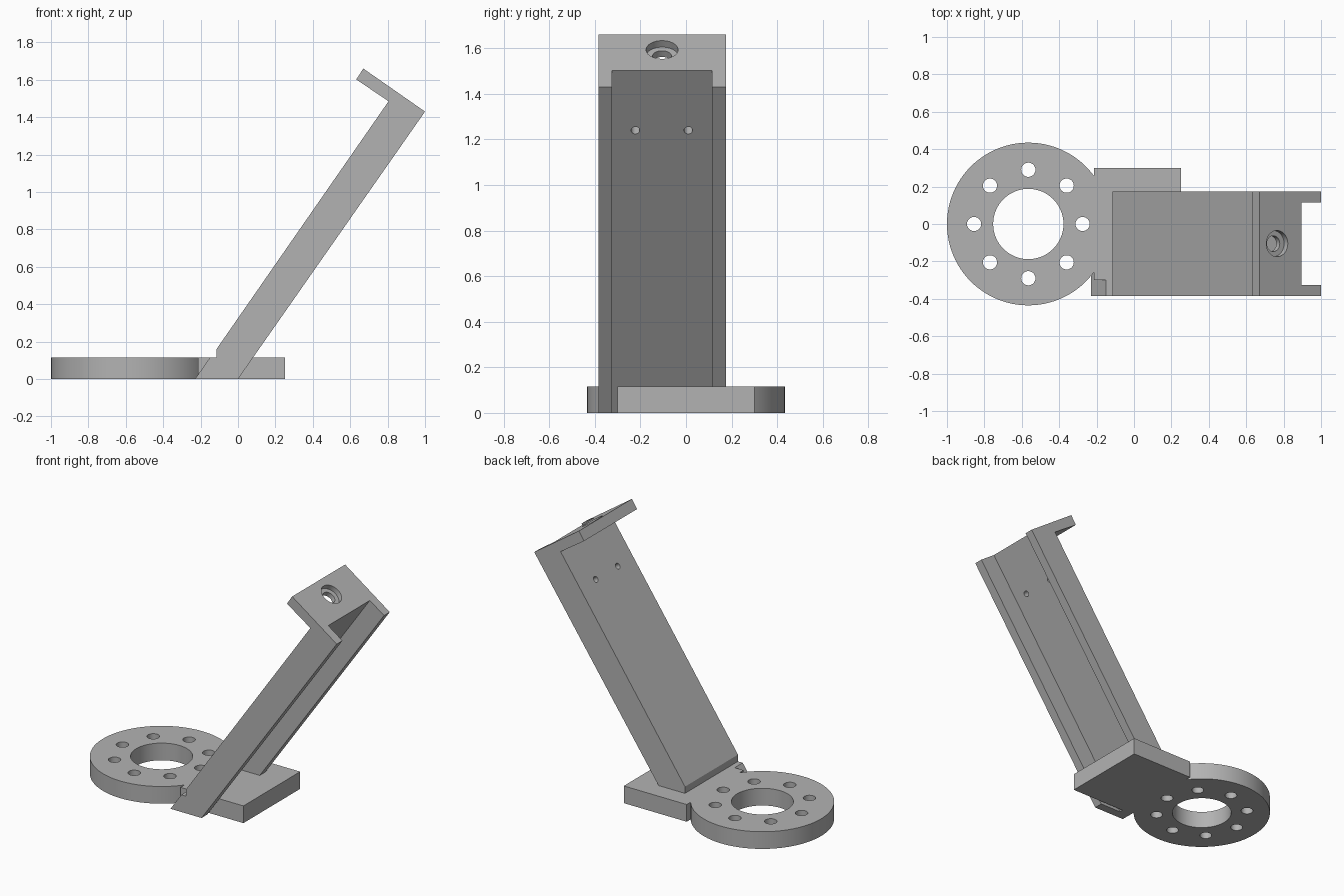
import bpy, bmesh, math
from mathutils import Vector

cube = bpy.data.objects.get("Cube")
if cube:
    bpy.data.objects.remove(cube, do_unlink=True)

grey = bpy.data.materials.new("plain grey")
grey.use_nodes = True
COLOUR = (0.45, 0.45, 0.45, 1)
grey.diffuse_color = COLOUR
grey.node_tree.nodes["Principled BSDF"].inputs["Base Color"].default_value = COLOUR


def make_object(name, bm):
    bmesh.ops.recalc_face_normals(bm, faces=bm.faces)
    mesh = bpy.data.meshes.new(name)
    bm.to_mesh(mesh)
    bm.free()
    mesh.materials.append(grey)
    obj = bpy.data.objects.new(name, mesh)
    bpy.context.collection.objects.link(obj)
    return obj


def extrude_profile(name, points, y0, y1):
    """Side profile in x and z, extruded along y."""
    bm = bmesh.new()
    face = bm.faces.new([bm.verts.new((x, y0, z)) for x, z in points])
    new = bmesh.ops.extrude_face_region(bm, geom=[face])["geom"]
    bmesh.ops.translate(bm, vec=(0, y1 - y0, 0),
                        verts=[v for v in new if isinstance(v, bmesh.types.BMVert)])
    return make_object(name, bm)


def cylinder(name, centre, radius, depth, axis=(0, 0, 1), sides=32):
    bm = bmesh.new()
    bmesh.ops.create_cone(bm, cap_ends=True, segments=sides,
                          radius1=radius, radius2=radius, depth=depth)
    turn = Vector(axis).to_track_quat('Z', 'Y').to_matrix()
    bmesh.ops.rotate(bm, verts=bm.verts, matrix=turn)
    bmesh.ops.translate(bm, verts=bm.verts, vec=centre)
    return make_object(name, bm)


def combine(target, tool, operation):
    mod = target.modifiers.new("combine", 'BOOLEAN')
    mod.operation, mod.solver, mod.object = operation, 'EXACT', tool
    bpy.context.view_layer.objects.active = target
    bpy.ops.object.modifier_apply(modifier=mod.name)
    bpy.data.objects.remove(tool, do_unlink=True)


THICK = 0.115
RING_X = -0.565
SLOPE = 1.43
along = Vector((1, 0, SLOPE)).normalized()      # up the arm
across = Vector((-along.z, 0, along.x))         # out of the arm's upper face

# Leaning arm with the lip at its top end
arm = extrude_profile("arm", [(-0.23, 0), (0, 0), (1, 1.43), (0.67, 1.66), (0.632, 1.602),
                              (0.805, 1.485), (-0.115, 0.16), (-0.115, THICK),
                              (-0.15, THICK)], -0.385, 0.175)

# Channel along the arm's underside, leaving a flange on each side
channel = extrude_profile("channel_cutter", [(-0.226, -0.1), (0.4, -0.1), (1.5, 1.703),
                                             (1.035, 1.703)], -0.325, 0.115)
combine(arm, channel, 'DIFFERENCE')

# Counterbored hole in the lip
lip_hole = Vector((0.765, -0.105, 1.594))
combine(arm, cylinder("counterbore_cutter", lip_hole, 0.07, 0.07, along, 48), 'DIFFERENCE')
combine(arm, cylinder("lip_hole_cutter", lip_hole, 0.042, 0.3, along), 'DIFFERENCE')

# Two small screw holes through the web
for y in (-0.222, 0.01):
    combine(arm, cylinder("screw_cutter", (0.711, y, 1.24), 0.019, 0.3, across, 24), 'DIFFERENCE')

# Ring, foot plate and arm joined into one solid
bracket = cylinder("bracket", (RING_X, 0, THICK / 2), 0.435, THICK, sides=96)
foot = extrude_profile("foot_plate", [(-0.215, 0), (0.25, 0), (0.25, THICK), (-0.215, THICK)],
                       -0.3, 0.3)
combine(bracket, foot, 'UNION')
combine(bracket, arm, 'UNION')

# Large bore and the circle of bolt holes
combine(bracket, cylinder("bore_cutter", (RING_X, 0, 0), 0.188, 0.5, sides=64), 'DIFFERENCE')
for i in range(8):
    a = i * math.tau / 8
    centre = (RING_X + 0.29 * math.cos(a), 0.29 * math.sin(a), 0)
    combine(bracket, cylinder("bolt_cutter", centre, 0.038, 0.26), 'DIFFERENCE')

bpy.ops.object.select_all(action='DESELECT')
bracket.select_set(True)
bpy.context.view_layer.objects.active = bracket
bpy.ops.object.shade_smooth_by_angle(angle=math.radians(30))
